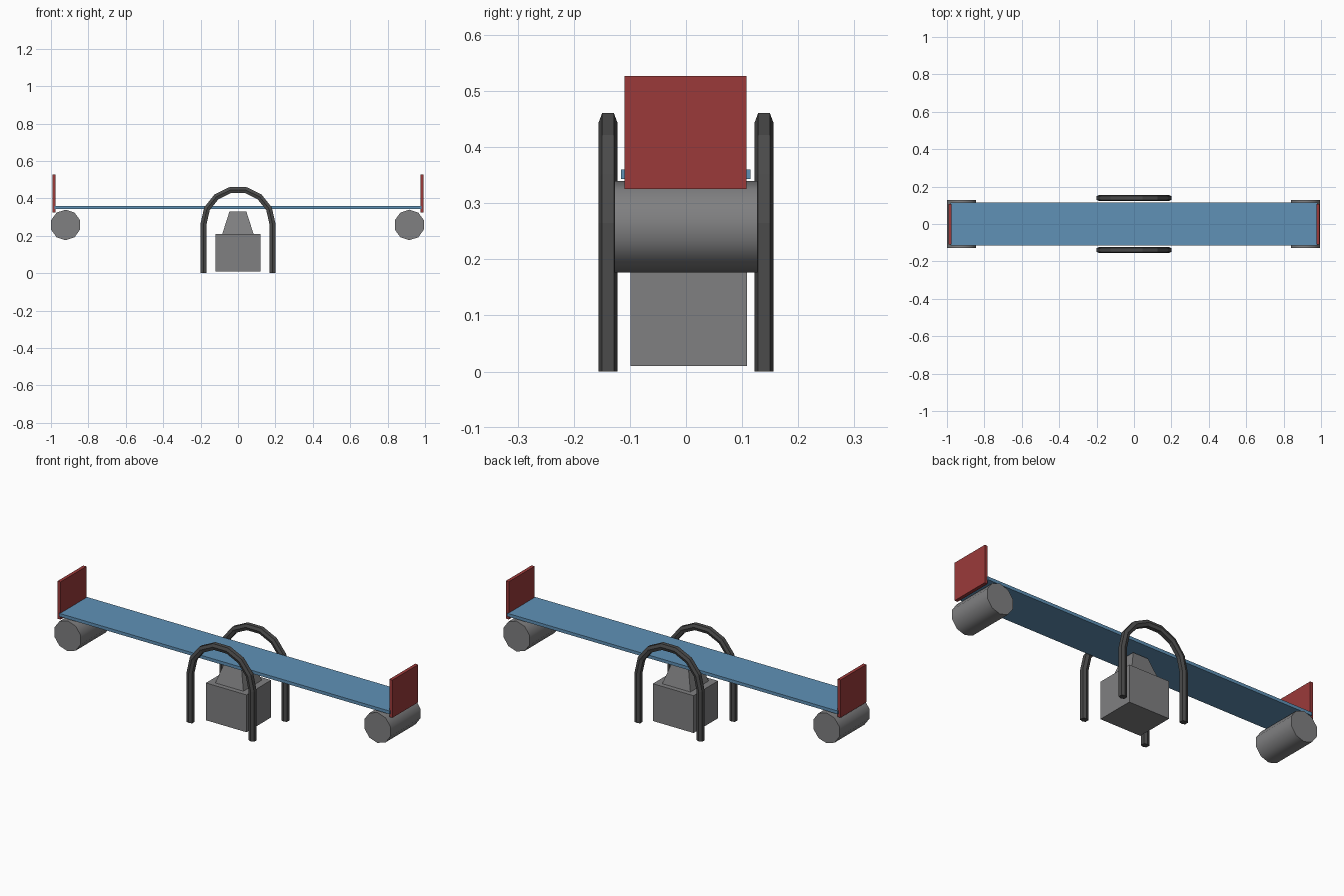
import bpy, bmesh, math
from mathutils import Vector, Matrix

if "Cube" in bpy.data.objects:
    bpy.data.objects.remove(bpy.data.objects["Cube"])


def mat(name, r, g, b):
    m = bpy.data.materials.new(name)
    m.diffuse_color = (r, g, b, 1)
    m.use_nodes = True
    m.node_tree.nodes["Principled BSDF"].inputs["Base Color"].default_value = m.diffuse_color
    return m


BLUE = mat("blue paint", 0.115, 0.285, 0.47)
RED = mat("red paint", 0.33, 0.042, 0.042)
GREY = mat("grey rubber", 0.215, 0.215, 0.22)
DARK = mat("dark metal", 0.07, 0.07, 0.07)


def finish(name, bm, material):
    bmesh.ops.recalc_face_normals(bm, faces=bm.faces)
    me = bpy.data.meshes.new(name)
    bm.to_mesh(me)
    bm.free()
    me.materials.append(material)
    ob = bpy.data.objects.new(name, me)
    bpy.context.collection.objects.link(ob)
    return ob


def box(name, x, y, z, material, top=(1, 1)):
    """Box between the given ranges; top scales the upper face."""
    bm = bmesh.new()
    bmesh.ops.create_cube(bm, size=1)
    c = Vector([(r[0] + r[1]) / 2 for r in (x, y, z)])
    d = [r[1] - r[0] for r in (x, y, z)]
    for v in bm.verts:
        sx, sy = top if v.co.z > 0 else (1, 1)
        v.co = c + Vector((v.co.x * d[0] * sx, v.co.y * d[1] * sy, v.co.z * d[2]))
    return finish(name, bm, material)


def tyre(name, x):
    bm = bmesh.new()
    bmesh.ops.create_cone(bm, cap_ends=True, segments=10, radius1=0.0815,
                          radius2=0.0815, depth=0.254)
    bmesh.ops.transform(bm, verts=bm.verts, matrix=
                        Matrix.Translation((x, 0, 0.258)) @ Matrix.Rotation(math.pi / 2, 4, 'X'))
    for f in bm.faces:
        f.smooth = len(f.verts) == 4
    for e in bm.edges:
        e.smooth = all(f.smooth for f in e.link_faces)
    return finish(name, bm, GREY)


def arch(name, y):
    """Six-sided bar swept along two legs and a half circle."""
    rad, spring, n, t = 0.184, 0.265, 7, 0.0165
    section = [(t, 0), (0.0105, t), (-0.0105, t), (-t, 0), (-0.0105, -t), (0.0105, -t)]
    steps = [(0, 0.0)] + [(math.pi * i / n, spring) for i in range(n + 1)] + [(math.pi, 0.0)]
    bm = bmesh.new()
    rings = []
    for a, z in steps:
        rings.append([bm.verts.new(((rad + o) * math.cos(a), y + s,
                                    z + (rad + o) * math.sin(a))) for s, o in section])
    for r0, r1 in zip(rings, rings[1:]):
        for i in range(6):
            j = (i + 1) % 6
            bm.faces.new((r0[i], r0[j], r1[j], r1[i]))
    bm.faces.new(rings[0])
    bm.faces.new(rings[-1])
    return finish(name, bm, DARK)


# Board and central pivot
box("plank", (-0.98, 0.98), (-0.116, 0.115), (0.343, 0.36), BLUE)
box("pivot_base", (-0.121, 0.12), (-0.099, 0.109), (0.01, 0.21), GREY)
box("pivot_top", (-0.084, 0.083), (-0.073, 0.083), (0.21, 0.33), GREY, top=(0.54, 0.54))

# Ends and handles
for side, label in ((-1, "left"), (1, "right")):
    xs = sorted((side * 0.975, side * 0.993))
    box(label + "_backrest", xs, (-0.11, 0.108), (0.325, 0.527), RED)
    tyre(label + "_bumper", side * 0.919 - 0.003)
arch("front_handle", -0.139)
arch("back_handle", 0.139)
